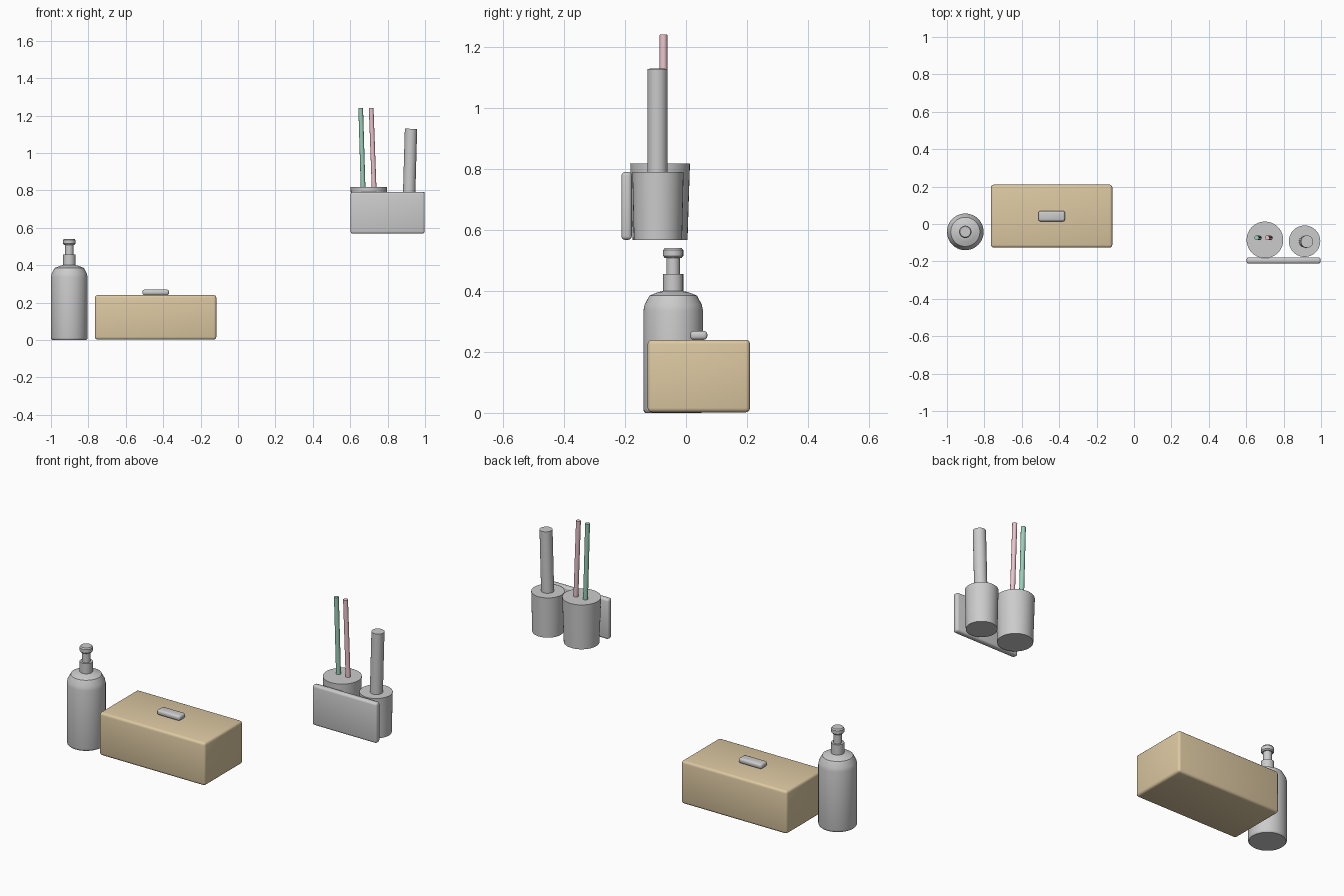
import bpy, bmesh, math
from mathutils import Vector

if "Cube" in bpy.data.objects:
    bpy.data.objects.remove(bpy.data.objects["Cube"])


def material(name, rgb):
    m = bpy.data.materials.new(name)
    m.diffuse_color = (*rgb, 1)
    m.use_nodes = True
    m.node_tree.nodes["Principled BSDF"].inputs["Base Color"].default_value = m.diffuse_color
    return m


def finish(bm, name, mat=None, angle=35):
    bmesh.ops.recalc_face_normals(bm, faces=bm.faces)
    mesh = bpy.data.meshes.new(name)
    bm.to_mesh(mesh)
    bm.free()
    ob = bpy.data.objects.new(name, mesh)
    bpy.context.collection.objects.link(ob)
    if mat:
        mesh.materials.append(mat)
    bpy.ops.object.select_all(action='DESELECT')
    ob.select_set(True)
    bpy.context.view_layer.objects.active = ob
    bpy.ops.object.shade_smooth_by_angle(angle=math.radians(angle))
    return ob


def rounded_box(name, lo, hi, bevel, mat=None):
    lo, hi = Vector(lo), Vector(hi)
    bm = bmesh.new()
    bmesh.ops.create_cube(bm, size=1)
    for v in bm.verts:
        v.co = (lo + hi) / 2 + v.co * (hi - lo)
    bmesh.ops.bevel(bm, geom=bm.edges[:], offset=bevel, segments=3,
                    profile=0.5, affect='EDGES')
    return finish(bm, name, mat)


def lathe(name, centre, profile, sides=40):
    """Closed solid of revolution from (radius, z) points."""
    bm = bmesh.new()
    rings = [[bm.verts.new((centre[0] + r * math.cos(math.tau * i / sides),
                            centre[1] + r * math.sin(math.tau * i / sides), z))
              for i in range(sides)] for r, z in profile]
    for a, b in zip(rings, rings[1:]):
        for i in range(sides):
            j = (i + 1) % sides
            bm.faces.new((a[i], a[j], b[j], b[i]))
    bm.faces.new(rings[0])
    bm.faces.new(rings[-1])
    return finish(bm, name)


def rod(name, start, end, radius, mat=None, sides=24):
    start, end = Vector(start), Vector(end)
    axis = end - start
    bm = bmesh.new()
    bmesh.ops.create_cone(bm, cap_ends=True, segments=sides, radius1=radius,
                          radius2=radius, depth=axis.length)
    bmesh.ops.rotate(bm, verts=bm.verts,
                     matrix=Vector((0, 0, 1)).rotation_difference(axis).to_matrix())
    bmesh.ops.translate(bm, verts=bm.verts, vec=(start + end) / 2)
    return finish(bm, name, mat)


tan = material("tan", (0.72, 0.58, 0.36))
green = material("green", (0.32, 0.62, 0.48))
pink = material("pink", (0.83, 0.55, 0.6))

# Pump bottle
spot = (-0.902, -0.042)
lathe("bottle_body", spot, [(0.092, 0), (0.096, 0.004), (0.098, 0.012), (0.098, 0.335),
                            (0.094, 0.355), (0.078, 0.385), (0.05, 0.396), (0.033, 0.4)])
lathe("bottle_collar", spot, [(0.033, 0.39), (0.033, 0.456)])
lathe("pump_stem", spot, [(0.022, 0.45), (0.022, 0.515)])
lathe("pump_head", spot, [(0.028, 0.509), (0.033, 0.515), (0.033, 0.534), (0.028, 0.541)])

# Lidded box with handle
rounded_box("storage_box", (-0.765, -0.126, 0.002), (-0.116, 0.21, 0.24), 0.014, tan)
rounded_box("box_handle", (-0.511, 0.014, 0.24), (-0.369, 0.07, 0.269), 0.011)

# Wall holder: plate and two tapered cups
rounded_box("holder_plate", (0.602, -0.212, 0.568), (0.998, -0.178, 0.791), 0.012)
lathe("brush_cup", (0.70, -0.085), [(0.09, 0.568), (0.098, 0.818)])
lathe("tube_cup", (0.912, -0.092), [(0.079, 0.568), (0.084, 0.791)])

# Brush handles and tube
rod("green_brush", (0.674, -0.074, 0.64), (0.656, -0.074, 1.241), 0.0125, green, 16)
rod("pink_brush", (0.734, -0.074, 0.64), (0.712, -0.074, 1.241), 0.0125, pink, 16)
rod("tube", (0.911, -0.094, 0.64), (0.925, -0.094, 1.129), 0.033)
